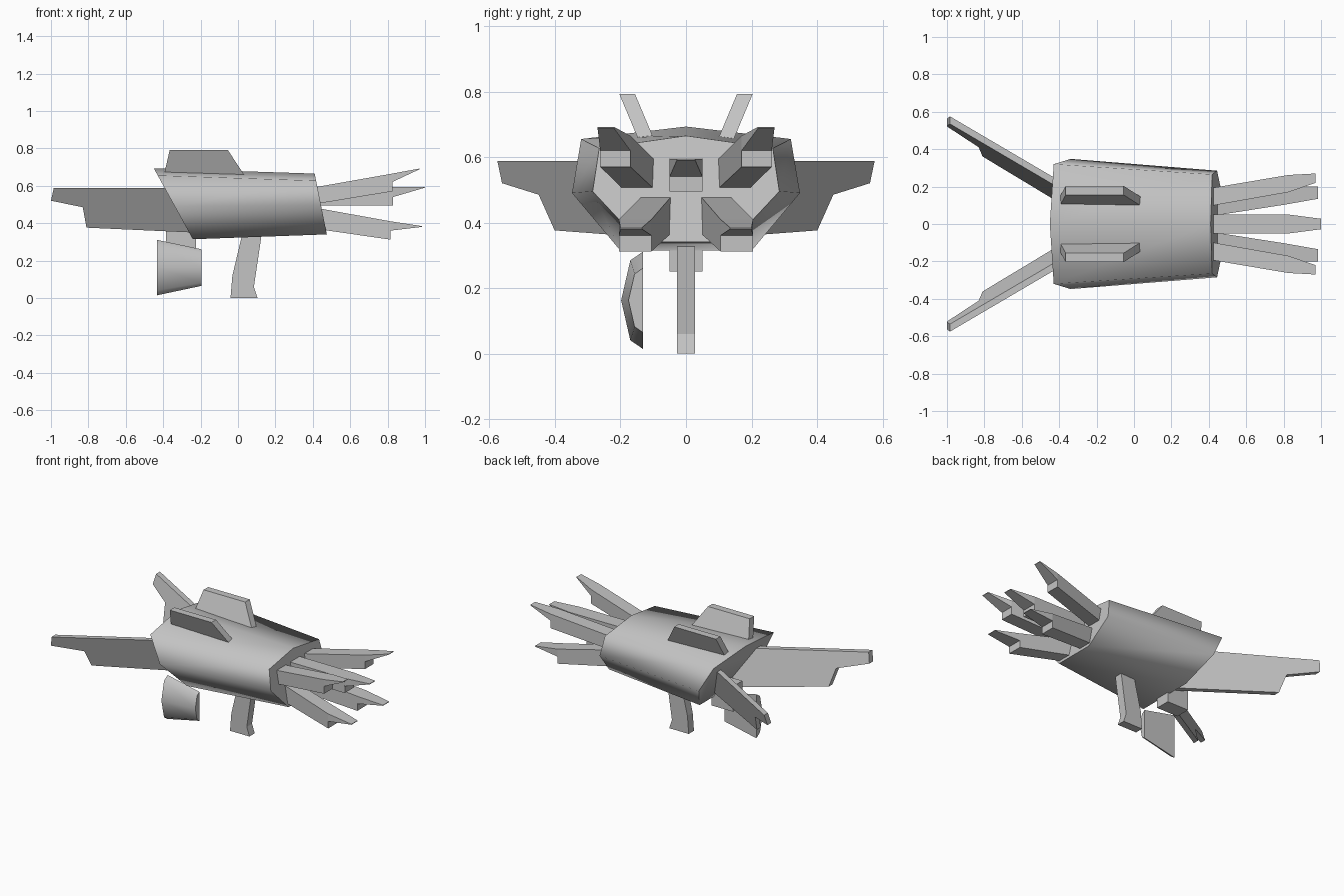
import bpy, bmesh
from math import radians

cube = bpy.data.objects.get("Cube")
if cube:
    bpy.data.objects.remove(cube)

grey = bpy.data.materials.new("light_grey")
grey.use_nodes = True
grey.diffuse_color = (0.55, 0.55, 0.55, 1)
grey.node_tree.nodes["Principled BSDF"].inputs["Base Color"].default_value = grey.diffuse_color


def loft(name, rings, smooth=0):
    """Join matching rings of points with quads and cap both ends."""
    bm = bmesh.new()
    loops = [[bm.verts.new(p) for p in ring] for ring in rings]
    n = len(loops[0])
    for a, b in zip(loops, loops[1:]):
        for i in range(n):
            j = (i + 1) % n
            bm.faces.new((a[i], a[j], b[j], b[i]))
    bm.faces.new(loops[0])
    bm.faces.new(loops[-1])
    bmesh.ops.recalc_face_normals(bm, faces=bm.faces)
    mesh = bpy.data.meshes.new(name)
    bm.to_mesh(mesh)
    bm.free()
    mesh.materials.append(grey)
    obj = bpy.data.objects.new(name, mesh)
    bpy.context.collection.objects.link(obj)
    if smooth:
        bpy.ops.object.select_all(action='DESELECT')
        obj.select_set(True)
        bpy.context.view_layer.objects.active = obj
        bpy.ops.object.shade_smooth_by_angle(angle=radians(smooth))
    return obj


def plate(name, profile, inner, outer):
    """Extrude an x-z profile between two y functions."""
    return loft(name, [[(x, y(x, z), z) for x, z in profile] for y in (inner, outer)])


def section(half, end_x):
    """Mirror a half outline (y, z) and slant it along x."""
    full = half + [(-y, z) for y, z in reversed(half) if y > 0]
    return [(end_x(z), y, z) for y, z in full]


# Tapered body with slanted ends
rear = [(0, 0.693), (0.32, 0.655), (0.348, 0.49), (0.2, 0.314)]
front = [(0, 0.665), (0.265, 0.627), (0.285, 0.495), (0.14, 0.34)]
loft("body", [section(rear, lambda z: -0.45 + (0.693 - z) * 0.55),
              section(front, lambda z: 0.41 + (0.665 - z) * 0.2)], smooth=75)


# Five barrels, each with a notched and pointed end
def barrel(name, side, base, cut, notch, tip):
    rings = []
    for x, y0, y1, z0, z1 in (base, cut):
        rings.append([(x, side * y0, z0), (x, side * y1, z0), (x, side * y1, z1), (x, side * y0, z1)])
    loft(name, rings)
    x, y0, y1, z0, z1 = cut
    tx, t0, t1, tz = tip
    # Wedge from the notch to the tip
    loft(name + "_tip", [
        [(x, side * y0, z1), (x, side * y0, notch), (tx, side * t0, tz - 0.004), (tx, side * t0, tz)],
        [(x, side * y1, z1), (x, side * y1, notch), (tx, side * t1, tz - 0.004), (tx, side * t1, tz)]])


barrel("centre_barrel", 1, (0.4, -0.05, 0.05, 0.495, 0.595), (0.83, -0.05, 0.05, 0.495, 0.594),
       0.54, (1.0, -0.028, 0.028, 0.594))
for label, side in (("left", 1), ("right", -1)):
    barrel("upper_barrel_" + label, side, (0.4, 0.095, 0.19, 0.5, 0.59),
           (0.825, 0.17, 0.262, 0.57, 0.665), 0.62, (0.97, 0.22, 0.27, 0.692))
    barrel("lower_barrel_" + label, side, (0.4, 0.04, 0.13, 0.372, 0.485),
           (0.815, 0.105, 0.205, 0.312, 0.41), 0.36, (0.985, 0.135, 0.2, 0.384))

    # Swept rear wing, leaning inwards towards its lower edge
    wing_y = lambda x, z: 0.57 - 0.587 * (x + 0.975) - 0.34 * (0.588 - z)
    plate("rear_wing_" + label,
          [(-0.33, 0.588), (-0.985, 0.588), (-1.0, 0.52), (-0.83, 0.485), (-0.81, 0.376), (-0.24, 0.35)],
          lambda x, z: side * (wing_y(x, z) - 0.04),
          lambda x, z: side * wing_y(x, z))

    # Top fin, leaning outwards
    fin_y = lambda z: 0.1 + (z - 0.66) * 0.42
    plate("top_fin_" + label,
          [(-0.4, 0.64), (-0.365, 0.792), (-0.055, 0.792), (0.045, 0.64)],
          lambda x, z: side * fin_y(z),
          lambda x, z: side * (fin_y(z) + 0.048))

# Grip under the body
plate("grip",
      [(0.03, 0.4), (0.02, 0.33), (-0.03, 0.12), (-0.04, 0), (0.105, 0), (0.085, 0.06), (0.125, 0.33), (0.135, 0.4)],
      lambda x, z: -0.028, lambda x, z: 0.028)

# Rear mounting block
plate("rear_block", [(-0.385, 0.25), (-0.225, 0.25), (-0.225, 0.42), (-0.385, 0.42)],
      lambda x, z: -0.05, lambda x, z: 0.05)

# Curved guard plate on the right side
guard = [(-0.132, 0.148), (-0.17, 0.122), (-0.198, 0), (-0.17, -0.122), (-0.132, -0.148)]
loft("side_guard", [[(x, -0.132 + (y + 0.132) * s, 0.1625 + z * s) for y, z in guard]
                    for x, s in ((-0.432, 1), (-0.195, 0.66))], smooth=50)
